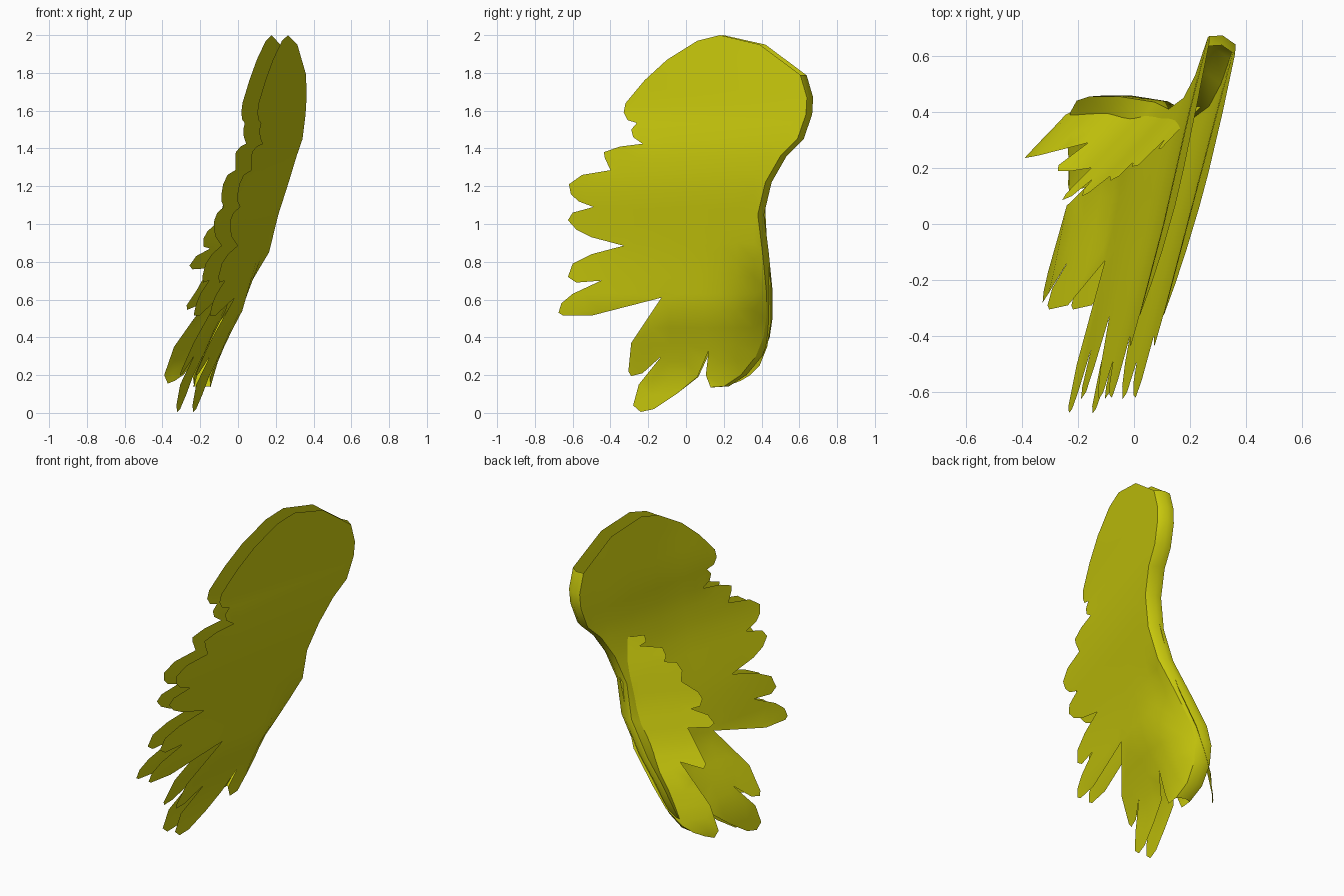
import bpy
from mathutils import Vector
from mathutils.geometry import delaunay_2d_cdt

if "Cube" in bpy.data.objects:
    bpy.data.objects.remove(bpy.data.objects["Cube"])

gold = bpy.data.materials.new("golden_yellow")
gold.diffuse_color = (0.62, 0.62, 0.004, 1)
gold.use_nodes = True
gold.node_tree.nodes["Principled BSDF"].inputs["Base Color"].default_value = gold.diffuse_color


def lerp_table(table, t):
    """Piecewise linear lookup in a list of (key, value) pairs."""
    if t <= table[0][0]:
        return table[0][1]
    for (a, va), (b, vb) in zip(table, table[1:]):
        if t <= b:
            return va + (vb - va) * (t - a) / (b - a)
    return table[-1][1]


# Sweep of the main wing: sideways position and slant by height
LEAN = [(0, -.19), (.2, -.165), (.4, -.08), (.53, -.01), (.86, .07),
        (1.2, .16), (1.4, .188), (1.6, .19), (2, .22)]
SLANT = [(0, .2), (.5, .2), (.86, .24), (1.2, .25), (1.6, .265), (2, .25)]
# Sweep of the small covert layer
COVERT = [(.16, -.21), (.24, -.22), (.47, -.12), (.68, .02), (.92, .12),
          (1.13, .18), (1.3, .24)]


def outer_surface(y, z):
    curl = 1.2 * max(0, y - .1) ** 2 * min(1, max(0, (.85 - z) / .35))
    return Vector((lerp_table(LEAN, z) + lerp_table(SLANT, z) * y - curl, y, z))


def inner_surface(y, z):
    p = outer_surface(y, z)
    return p + Vector((-.085 - .015 * max(0, y), .03 * min(1, max(0, y / .35)), 0))


def covert_surface(y, z):
    return Vector((.95 * (y - .42) + lerp_table(COVERT, z), y, z))


def add_mesh(name, verts, faces):
    me = bpy.data.meshes.new(name)
    me.from_pydata([tuple(v) for v in verts], [], faces)
    me.materials.append(gold)
    ob = bpy.data.objects.new(name, me)
    bpy.context.collection.objects.link(ob)
    for p in me.polygons:
        p.use_smooth = True
    return ob


def inside(p, poly):
    hit = False
    for a, b in zip(poly, poly[1:] + poly[:1]):
        if (a[1] > p[1]) != (b[1] > p[1]):
            if p[0] < a[0] + (b[0] - a[0]) * (p[1] - a[1]) / (b[1] - a[1]):
                hit = not hit
    return hit


def sheet(name, outline, surface, step, side):
    """Fill a (y, z) outline with a triangulated grid and bend it onto a surface."""
    pts = [Vector(p) for p in outline]
    n = len(pts)
    for i in range(-15, 16):
        for j in range(1, 45):
            g = (i * step, j * step)
            if inside(g, outline) and all((Vector(g) - q).length > step * .5 for q in pts[:n]):
                pts.append(Vector(g))
    loop = list(range(n))
    co, _, tris, _, _, _ = delaunay_2d_cdt(pts, [], [loop], 1, 1e-5)
    faces = []
    for t in tris:
        t = list(t)
        a, b, c = (co[k] for k in t[:3])
        ccw = (b - a).cross(c - a) > 0
        faces.append(t if ccw == (side > 0) else t[::-1])
    return add_mesh(name, [surface(c.x, c.y) for c in co], faces)


# Leading edge from the lowest feather up to the shoulder
leading = [(.2, .14), (.29, .2), (.37, .3), (.41, .4), (.425, .5), (.425, .65),
           (.405, .85), (.38, 1.05), (.42, 1.22), (.5, 1.36), (.59, 1.45),
           (.635, 1.58), (.64, 1.67), (.605, 1.79)]
# Crown and upper feathers
upper = [(.39, 1.95), (.18, 2.0), (.06, 1.97), (-.1, 1.87), (-.22, 1.76),
         (-.32, 1.64), (-.33, 1.59), (-.31, 1.55), (-.26, 1.535), (-.29, 1.5),
         (-.28, 1.46), (-.23, 1.425), (-.35, 1.41), (-.435, 1.38), (-.43, 1.35),
         (-.4, 1.285), (-.55, 1.26), (-.62, 1.21), (-.61, 1.16), (-.57, 1.12)]
# Long flight feathers
flight = [(-.49, 1.09), (-.6, 1.06), (-.625, 1.02), (-.58, .97), (-.5, .93),
          (-.33, .885), (-.5, .84), (-.6, .79), (-.625, .72), (-.58, .69),
          (-.45, .7), (-.6, .63), (-.66, .58), (-.675, .53), (-.65, .515),
          (-.5, .515), (-.13, .61), (-.29, .37), (-.305, .22), (-.29, .195),
          (-.23, .21), (-.13, .3), (-.25, .15), (-.28, .04), (-.24, .005),
          (-.17, .02), (-.05, .1), (.06, .19), (.12, .33), (.105, .2), (.13, .135)]
wing = leading + upper + flight

sheet("outer_wing_sheet", wing, outer_surface, .09, 1)
sheet("inner_wing_sheet", wing, inner_surface, .09, -1)

# Rounded rim joining the two sheets along the leading edge
verts, faces = [], []
for y, z in leading:
    a, b = outer_surface(y, z), inner_surface(y, z)
    verts += [a, (a + b) / 2 + Vector((0, .018, 0)), b]
for i in range(len(leading) - 1):
    for k in range(2):
        q = 3 * i + k
        faces.append((q, q + 1, q + 4, q + 3))
add_mesh("leading_rim", verts, faces)

# Small covert feathers fanning away on the inner side
covert = [(.25, .155), (.29, .17), (.34, .2), (.39, .25), (.43, .35), (.45, .48),
          (.45, .68), (.43, .88), (.42, 1.07), (.42, 1.3), (.27, 1.31), (.27, 1.27),
          (.3, 1.25), (.21, 1.23), (.205, 1.18), (.22, 1.15), (.17, 1.14),
          (.155, 1.09), (.17, 1.03), (.11, .96), (.1, .92), (.12, .88), (.16, .87),
          (.1, .83), (.085, .78), (.11, .76), (.2, .766), (.19, .65), (.19, .57),
          (.21, .545), (.29, .59), (.245, .35), (.235, .2)]
sheet("covert_feathers", covert, covert_surface, .07, -1)
